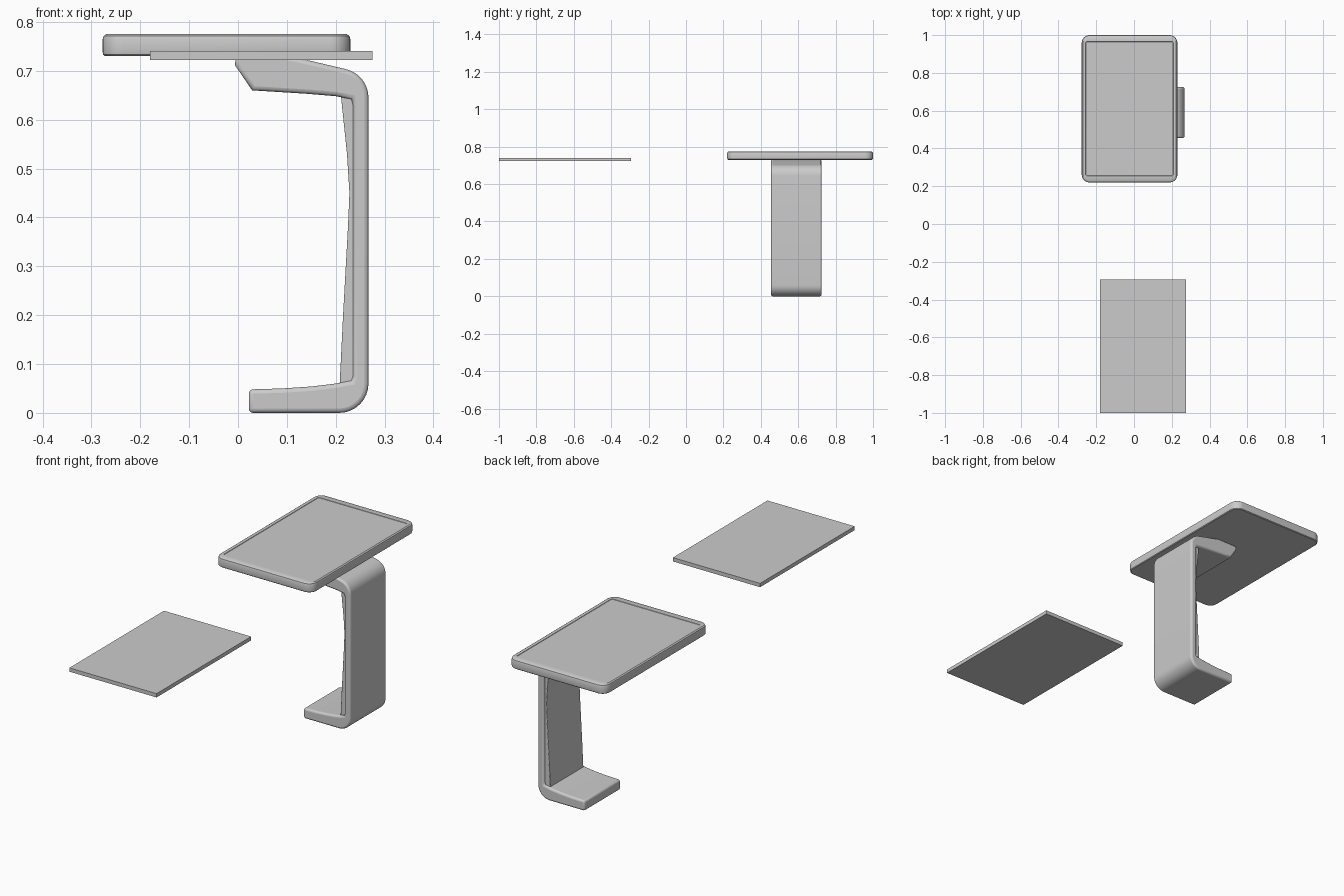
import bpy, bmesh
from math import cos, sin, pi

if "Cube" in bpy.data.objects:
    bpy.data.objects.remove(bpy.data.objects["Cube"])


def finish(name, bm):
    bmesh.ops.recalc_face_normals(bm, faces=bm.faces)
    mesh = bpy.data.meshes.new(name)
    bm.to_mesh(mesh)
    bm.free()
    ob = bpy.data.objects.new(name, mesh)
    bpy.context.collection.objects.link(ob)
    return ob


def smooth(ob):
    bpy.ops.object.select_all(action='DESELECT')
    ob.select_set(True)
    bpy.context.view_layer.objects.active = ob
    bpy.ops.object.shade_smooth_by_angle(angle=0.6)


def rounded_slab(name, cx, cy, rings, seg=8):
    """Loft rounded rectangles given as (half x, half y, corner radius, z)."""
    bm = bmesh.new()
    loops = []
    for hx, hy, r, z in rings:
        loop = []
        for q, (sx, sy) in enumerate([(1, 1), (-1, 1), (-1, -1), (1, -1)]):
            for i in range(seg + 1):
                a = (q + i / seg) * pi / 2
                loop.append(bm.verts.new((cx + sx * (hx - r) + r * cos(a),
                                          cy + sy * (hy - r) + r * sin(a), z)))
        loops.append(loop)
    for a, b in zip(loops, loops[1:]):
        for i in range(len(a)):
            j = (i + 1) % len(a)
            bm.faces.new((a[i], a[j], b[j], b[i]))
    bm.faces.new(loops[0])
    bm.faces.new(loops[-1])
    ob = finish(name, bm)
    smooth(ob)
    return ob


def extruded(name, profile, y0, y1, bevel):
    """Extrude an x-z profile along y and round its side edges."""
    bm = bmesh.new()
    near = [bm.verts.new((x, y0, z)) for x, z in profile]
    far = [bm.verts.new((x, y1, z)) for x, z in profile]
    bm.faces.new(near)
    bm.faces.new(far)
    for i in range(len(near)):
        j = (i + 1) % len(near)
        bm.faces.new((near[i], near[j], far[j], far[i]))
    ob = finish(name, bm)
    mod = ob.modifiers.new("rounded_edges", 'BEVEL')
    mod.width = bevel
    mod.segments = 3
    mod.limit_method = 'ANGLE'
    mod.angle_limit = 1.2
    smooth(ob)
    return ob


def arc(cx, cz, rx, rz, a0, a1, n=8):
    steps = [a0 + (a1 - a0) * i / n for i in range(n + 1)]
    return [(cx + rx * cos(a * pi / 180), cz + rz * sin(a * pi / 180)) for a in steps]


# table top with rounded corners and a shallow recessed surface
rounded_slab("table_top", -0.0235, 0.61, [
    (0.249, 0.385, 0.036, 0.730), (0.2525, 0.3885, 0.04, 0.733),
    (0.2535, 0.39, 0.042, 0.739), (0.2535, 0.39, 0.042, 0.764),
    (0.2515, 0.388, 0.04, 0.771), (0.246, 0.382, 0.036, 0.775),
    (0.232, 0.355, 0.006, 0.7745), (0.231, 0.354, 0.006, 0.7725)])

# C-shaped leg: foot, column and supporting arm
leg = [(0.022, 0.0)] + arc(0.207, 0.06, 0.06, 0.06, -90, 0)
leg += arc(0.207, 0.645, 0.06, 0.06, 0, 78)
leg += [(0.15, 0.720), (0.10, 0.731), (-0.005, 0.731), (-0.006, 0.711),
        (0.029, 0.660), (0.06, 0.658), (0.14, 0.653), (0.20, 0.648), (0.232, 0.642),
        (0.235, 0.630), (0.235, 0.075), (0.232, 0.066), (0.20, 0.060),
        (0.15, 0.054), (0.09, 0.050), (0.022, 0.048)]
extruded("c_leg", leg, 0.455, 0.725, 0.009)

# bowed cover on the inside of the column
cover = [(0.208, 0.058), (0.215, 0.20), (0.225, 0.38), (0.228, 0.45),
         (0.223, 0.53), (0.210, 0.655), (0.238, 0.655), (0.238, 0.058)]
extruded("column_cover", cover, 0.466, 0.714, 0.003)

# separate loose panel
bpy.ops.mesh.primitive_cube_add(size=1, location=(0.0475, -0.6475, 0.731))
panel = bpy.context.object
panel.name = "loose_panel"
panel.scale = (0.455, 0.705, 0.018)
